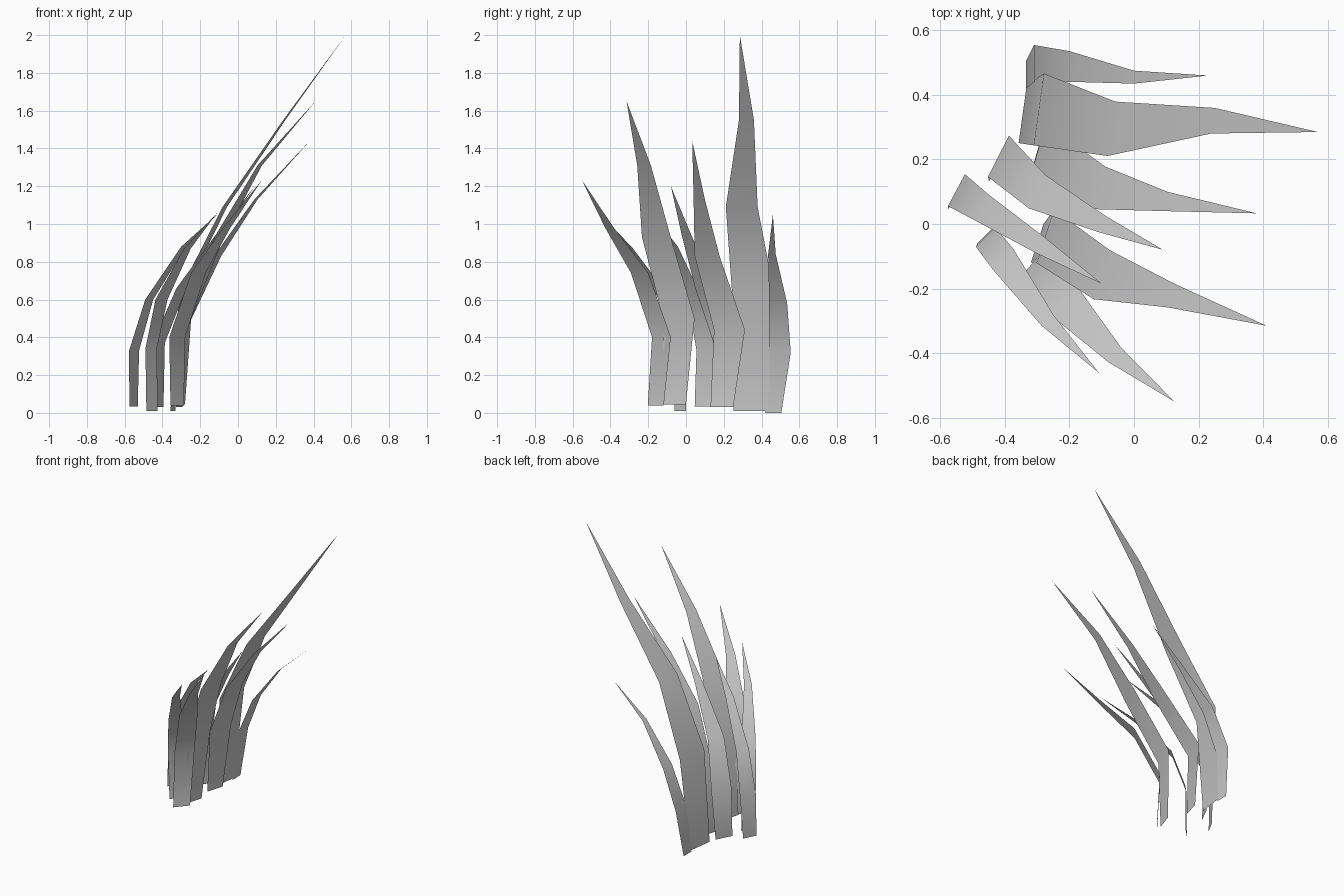
import bpy
import bmesh
import math
from mathutils import Vector

cube = bpy.data.objects.get("Cube")
if cube:
    bpy.data.objects.remove(cube, do_unlink=True)

# Single pale grey for every blade
grey = bpy.data.materials.new("pale_grey")
grey.use_nodes = True
colour = (0.6, 0.6, 0.6, 1.0)
grey.diffuse_color = colour
bsdf = grey.node_tree.nodes["Principled BSDF"]
bsdf.inputs["Base Color"].default_value = colour
bsdf.inputs["Roughness"].default_value = 0.8


def blade(name, angle, rows, tip):
    """Flat curved blade: rows are (x, y, z, width) along the spine,
    angle is the heading in degrees of the blade's width."""
    across = Vector((math.cos(math.radians(angle)), math.sin(math.radians(angle)), 0))
    bm = bmesh.new()
    pairs = []
    for x, y, z, width in rows:
        centre = Vector((x, y, z))
        pairs.append([bm.verts.new(centre + across * width * s) for s in (-0.5, 0.5)])
    for (a, b), (c, d) in zip(pairs, pairs[1:]):
        bm.faces.new((a, c, d, b))
    a, b = pairs[-1]
    bm.faces.new((a, bm.verts.new(tip), b))
    for face in bm.faces:
        face.smooth = True
    # Outer side of the bend faces up and away from the lean
    bm.normal_update()
    if bm.faces[:][-1].normal.z < 0:
        bmesh.ops.reverse_faces(bm, faces=bm.faces[:])
    mesh = bpy.data.meshes.new(name)
    bm.to_mesh(mesh)
    bm.free()
    mesh.materials.append(grey)
    obj = bpy.data.objects.new(name, mesh)
    bpy.context.collection.objects.link(obj)
    return obj


# Inner row of blades, back to front
blade("back_blade", 90,
      [(-0.335, 0.462, 0.0, 0.085), (-0.31, 0.497, 0.32, 0.115),
       (-0.20, 0.488, 0.58, 0.095), (0.0, 0.455, 0.84, 0.04)],
      (0.23, 0.46, 1.05))
blade("tallest_blade", 82,
      [(-0.345, 0.34, 0.01, 0.18), (-0.295, 0.355, 0.64, 0.225),
       (-0.07, 0.295, 1.09, 0.17), (0.245, 0.32, 1.55, 0.08)],
      (0.57, 0.285, 2.0))
blade("middle_blade", 74,
      [(-0.31, 0.19, 0.03, 0.125), (-0.297, 0.23, 0.44, 0.17),
       (-0.108, 0.112, 0.83, 0.137), (0.095, 0.07, 1.13, 0.062)],
      (0.38, 0.033, 1.44))
blade("tall_front_blade", 72,
      [(-0.30, -0.06, 0.045, 0.125), (-0.275, -0.038, 0.5, 0.175),
       (-0.10, -0.157, 0.93, 0.16), (0.115, -0.222, 1.31, 0.076)],
      (0.41, -0.315, 1.65))
blade("front_blade", 50,
      [(-0.322, -0.16, 0.04, 0.11), (-0.322, -0.13, 0.4, 0.13),
       (-0.21, -0.245, 0.74, 0.12), (-0.06, -0.405, 0.98, 0.06)],
      (0.125, -0.55, 1.23))

# Outer row of shorter blades, front to back
blade("outer_front_blade", 45,
      [(-0.455, -0.03, 0.01, 0.085), (-0.46, -0.04, 0.34, 0.085),
       (-0.405, -0.11, 0.6, 0.09), (-0.268, -0.298, 0.87, 0.05)],
      (-0.11, -0.46, 1.06))
blade("outer_middle_blade", 62,
      [(-0.553, 0.088, 0.033, 0.095), (-0.55, 0.105, 0.33, 0.112),
       (-0.47, 0.05, 0.6, 0.09), (-0.288, -0.067, 0.88, 0.055)],
      (-0.10, -0.185, 1.06))
blade("outer_back_blade", 63,
      [(-0.422, 0.185, 0.03, 0.12), (-0.42, 0.21, 0.37, 0.143),
       (-0.30, 0.10, 0.66, 0.115), (-0.10, 0.0, 0.95, 0.055)],
      (0.09, -0.08, 1.2))
